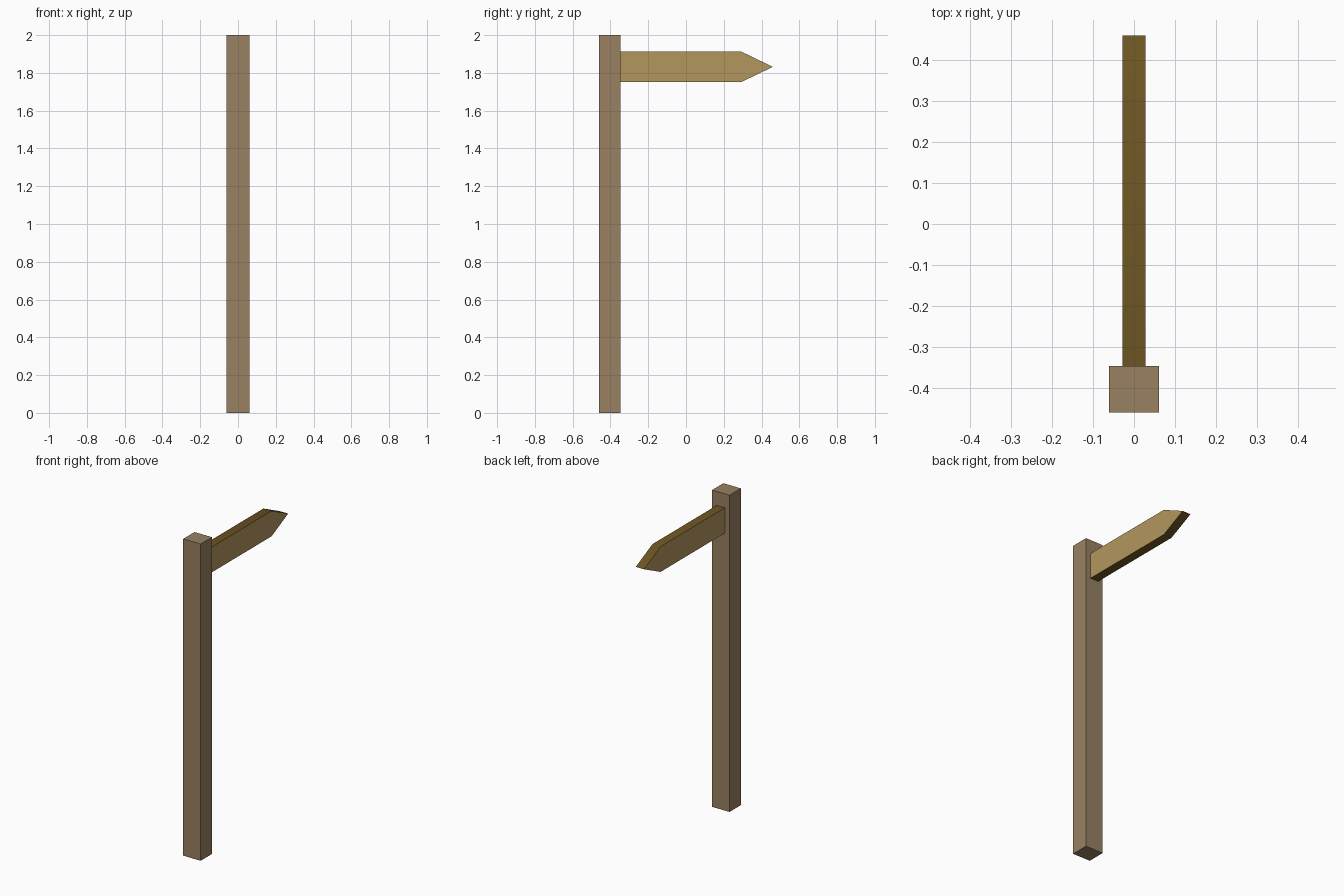
import bpy
import bmesh
import math

if "Cube" in bpy.data.objects:
    bpy.data.objects.remove(bpy.data.objects["Cube"])


def material(name, rgb):
    mat = bpy.data.materials.new(name)
    mat.diffuse_color = (*rgb, 1.0)
    mat.use_nodes = True
    mat.node_tree.nodes["Principled BSDF"].inputs["Base Color"].default_value = mat.diffuse_color
    return mat


def prism(name, profile, half_width, mats):
    """Extrude a (y, z) profile symmetrically along x."""
    bm = bmesh.new()
    face = bm.faces.new([bm.verts.new((-half_width, y, z)) for y, z in profile])
    ext = bmesh.ops.extrude_face_region(bm, geom=[face], use_keep_orig=True)
    moved = [v for v in ext["geom"] if isinstance(v, bmesh.types.BMVert)]
    bmesh.ops.translate(bm, vec=(2 * half_width, 0, 0), verts=moved)
    bmesh.ops.recalc_face_normals(bm, faces=bm.faces)
    # Rim faces take the last material, broad sides the first
    for f in bm.faces:
        f.material_index = 0 if abs(f.normal.x) > 0.5 else len(mats) - 1
    mesh = bpy.data.meshes.new(name)
    bm.to_mesh(mesh)
    bm.free()
    for m in mats:
        mesh.materials.append(m)
    obj = bpy.data.objects.new(name, mesh)
    bpy.context.collection.objects.link(obj)
    return obj


post_wood = material("post wood", (0.314, 0.220, 0.122))
board_wood = material("board wood", (0.450, 0.310, 0.112))
edge_wood = material("dark board edge", (0.150, 0.090, 0.016))

# Square upright post
prism("post", [(-0.46, 0), (-0.347, 0), (-0.347, 2), (-0.46, 2)], 0.061, [post_wood])

# Pointed board fixed to the back of the post, with darker edges
board = prism("arrow_board",
              [(-0.347, 1.752), (0.294, 1.752), (0.46, 1.832), (0.294, 1.912), (-0.347, 1.912)],
              0.0285, [board_wood, edge_wood])

# Soft shading over the shoulders of the arrow only
bpy.context.view_layer.objects.active = board
board.select_set(True)
bpy.ops.object.shade_smooth_by_angle(angle=math.radians(30))
